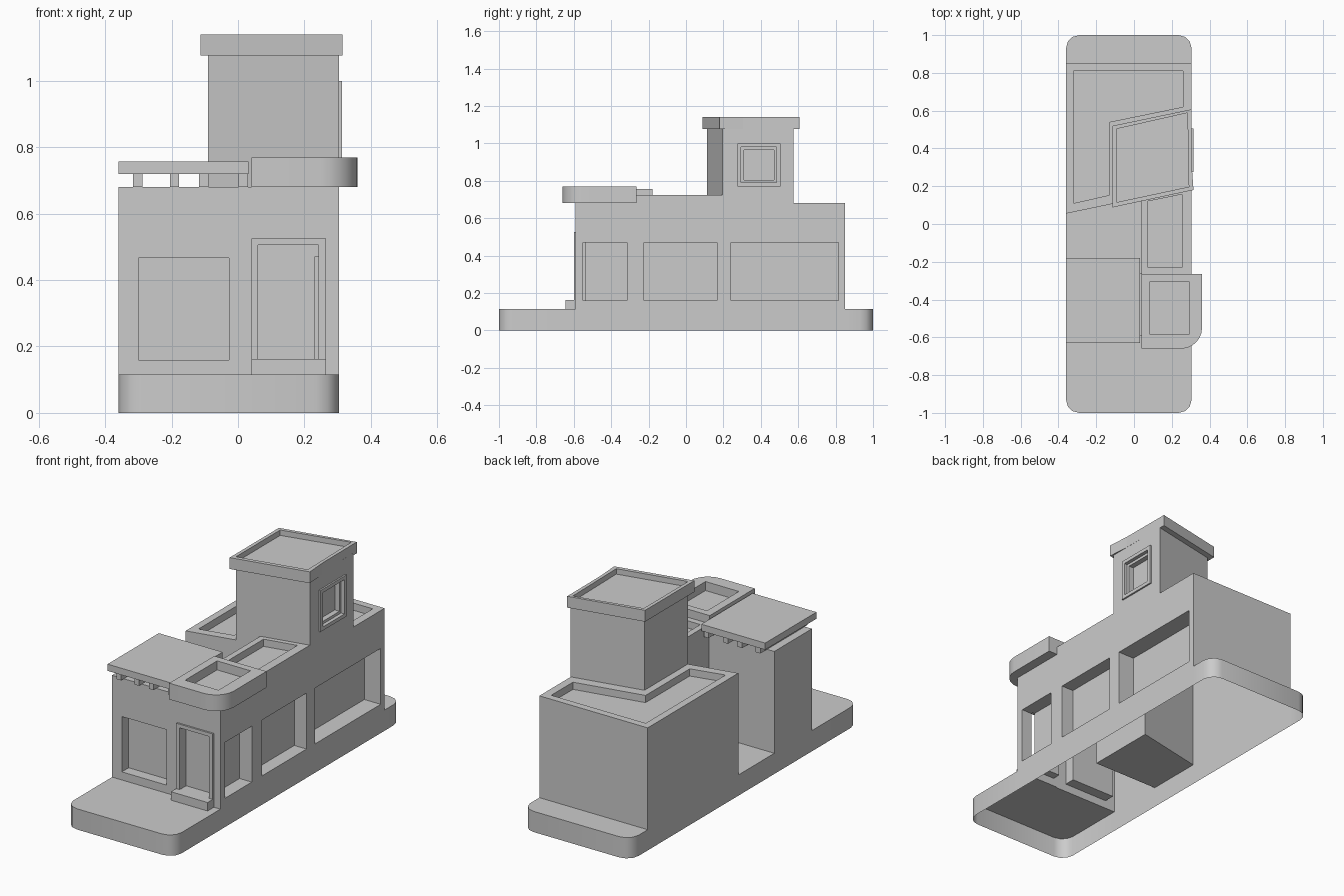
import bpy, bmesh, math

if "Cube" in bpy.data.objects:
    bpy.data.objects.remove(bpy.data.objects["Cube"])

XL, XR = -0.36, 0.305          # side walls, flush with the plinth
YF, YB = -0.59, 0.85           # front and back walls


def prism(name, pts, z0, z1):
    bm = bmesh.new()
    face = bm.faces.new([bm.verts.new((x, y, z0)) for x, y in pts])
    ext = bmesh.ops.extrude_face_region(bm, geom=[face])
    for v in ext["geom"]:
        if isinstance(v, bmesh.types.BMVert):
            v.co.z = z1
    bmesh.ops.recalc_face_normals(bm, faces=bm.faces)
    me = bpy.data.meshes.new(name)
    bm.to_mesh(me)
    bm.free()
    ob = bpy.data.objects.new(name, me)
    bpy.context.collection.objects.link(ob)
    return ob


def rect(x0, x1, y0, y1):
    return [(x0, y0), (x1, y0), (x1, y1), (x0, y1)]


def box(name, x0, x1, y0, y1, z0, z1):
    return prism(name, rect(x0, x1, y0, y1), z0, z1)


def rounded(x0, x1, y0, y1, radii, seg):
    pts = []
    for i, ((x, y), r) in enumerate(zip(rect(x0, x1, y0, y1), radii)):
        if r == 0:
            pts.append((x, y))
            continue
        cx = x + r if x == x0 else x - r
        cy = y + r if y == y0 else y - r
        for k in range(seg + 1):
            a = math.pi + (i + k / seg) * math.pi / 2
            pts.append((cx + r * math.cos(a), cy + r * math.sin(a)))
    return pts


def select(ob):
    bpy.ops.object.select_all(action='DESELECT')
    ob.select_set(True)
    bpy.context.view_layer.objects.active = ob


def combine(ob, other, op):
    select(ob)
    m = ob.modifiers.new("bool", 'BOOLEAN')
    m.operation, m.solver, m.object = op, 'EXACT', other
    bpy.ops.object.modifier_apply(modifier=m.name)
    bpy.data.objects.remove(other)
    return ob


def tray(name, outline, inner, z0, z1, depth):
    return combine(prism(name, outline, z0, z1),
                   prism("cut", inner, z1 - depth, z1 + 0.1), 'DIFFERENCE')


def slant(x):                  # slanted courtyard wall shared with the tower
    return 0.055 + 0.21 * (x - XL)


# Plinth and building volumes, merged into one shell
shell = prism("building_shell", rounded(XL, XR, -1, 1, [0.07] * 4, 3), 0, 0.115)
back_plan = [(XL, slant(XL)), (XR, slant(XR)), (XR, YB), (XL, YB)]
tower_plan = [(-0.09, slant(-0.09)), (XR, slant(XR)), (XR, 0.575), (-0.09, 0.493)]
for part in (box("front", XL, XR, YF, -0.26, 0, 0.68),
             box("corridor", 0.04, XR, -0.265, 0.25, 0, 0.725),
             prism("back", back_plan, 0, 0.68),
             prism("tower", tower_plan, 0, 1.09)):
    combine(shell, part, 'UNION')

# Roof recesses
roof = [(-0.32, 0.11), (-0.13, 0.153), (-0.13, 0.54), (0.26, 0.62), (0.26, 0.81), (-0.32, 0.81)]
passage = [(0.073, -0.23), (0.255, -0.23), (0.255, 0.157), (0.073, 0.12)]
cuts = [prism("cut", roof, 0.64, 0.8), prism("cut", passage, 0.685, 0.8)]
# Side windows, front window, door and tower window
for y0, y1, d in ((-0.55, -0.315, 0.075), (-0.225, 0.165, 0.075), (0.24, 0.815, 0.1)):
    cuts.append(box("cut", XR - d, XR + 0.1, y0, y1, 0.16, 0.47))
cuts.append(box("cut", -0.30, -0.027, -0.7, YF + 0.06, 0.16, 0.467))
cuts.append(box("cut", 0.06, 0.242, -0.7, YF + 0.05, 0.16, 0.505))
cuts.append(box("cut", 0.265, 0.5, 0.295, 0.485, 0.79, 0.98))
for c in cuts:
    combine(shell, c, 'DIFFERENCE')

# Open underside
bm = bmesh.new()
bm.from_mesh(shell.data)
bottom = [f for f in bm.faces if all(v.co.z < 1e-4 for v in f.verts)]
bmesh.ops.delete(bm, geom=bottom, context='FACES')
bm.to_mesh(shell.data)
bm.free()
select(shell)
bpy.ops.object.shade_smooth_by_angle(angle=math.radians(35))

# Tower cap
tray("tower_cap",
     [(-0.113, 0.088), (0.315, 0.18), (0.306, 0.305), (0.304, 0.607), (-0.113, 0.52)],
     [(-0.093, 0.115), (0.29, 0.197), (0.283, 0.588), (-0.093, 0.503)], 1.077, 1.14, 0.03)

# Rounded corner canopy
canopy = tray("corner_canopy", rounded(0.04, 0.36, -0.66, -0.265, [0, 0.11, 0, 0], 6),
              rect(0.085, 0.29, -0.585, -0.305), 0.68, 0.77, 0.05)
select(canopy)
bpy.ops.object.shade_smooth_by_angle(angle=math.radians(35))

# Slatted canopy on beams
box("flat_canopy", XL, 0.032, -0.63, -0.18, 0.72, 0.757)
for i, x in enumerate((-0.302, -0.191, -0.103, 0.016)):
    box(f"roof_beam_{i + 1}", x - 0.014, x + 0.014, -0.615, -0.2, 0.68, 0.722)

# Door frame and step
combine(box("door_frame", 0.04, 0.265, -0.6, -0.585, 0.115, 0.525),
        box("cut", 0.06, 0.242, -0.7, -0.5, 0.16, 0.505), 'DIFFERENCE')
box("door_step", 0.04, 0.265, -0.645, YF, 0.115, 0.162)

# Tower window frames
combine(box("window_frame_outer", 0.3, 0.314, 0.275, 0.505, 0.77, 1.0),
        box("cut", 0.2, 0.5, 0.295, 0.485, 0.79, 0.98), 'DIFFERENCE')
combine(box("window_frame_inner", 0.265, 0.294, 0.295, 0.485, 0.79, 0.98),
        box("cut", 0.2, 0.5, 0.31, 0.47, 0.805, 0.965), 'DIFFERENCE')
